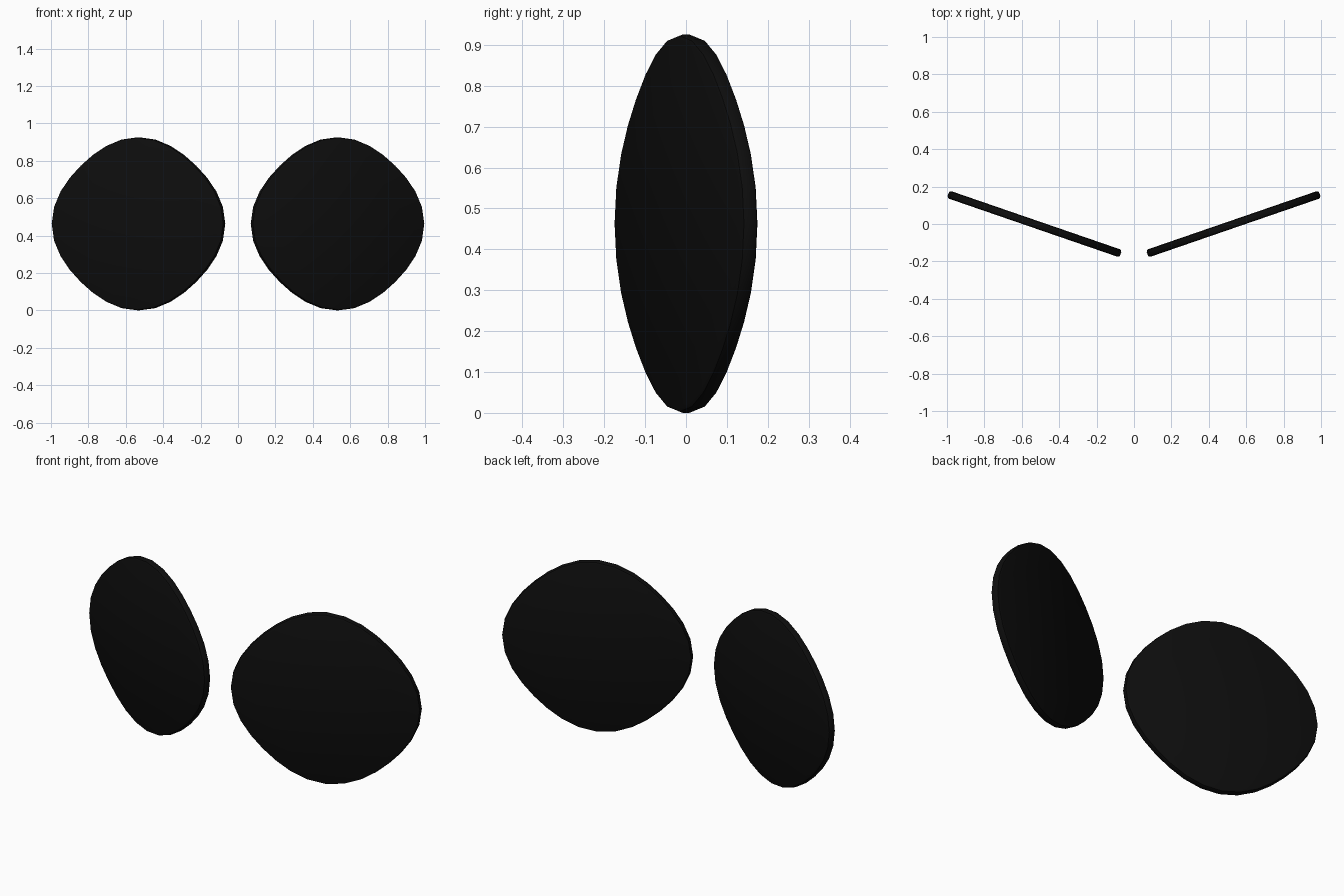
import bpy, bmesh, math

if "Cube" in bpy.data.objects:
    bpy.data.objects.remove(bpy.data.objects["Cube"])

SIDES = 32
HALF_THICK = 0.021
TILT = math.radians(19)

black = bpy.data.materials.new("black")
black.diffuse_color = (0.004, 0.004, 0.004, 1)
black.use_nodes = True
black.node_tree.nodes["Principled BSDF"].inputs["Base Color"].default_value = black.diffuse_color


def outline(a):
    """Rounded-diamond outline of a lens."""
    r = 0.4518 + 0.013 * math.cos(4 * a) + 0.002 * math.cos(2 * a)
    return 1.045 * r * math.cos(a), r * math.sin(a)


def make_lens(name, side):
    bm = bmesh.new()
    # rim cross-section: (inset scale, depth), front to back
    section = [(0.975, -HALF_THICK), (0.993, -HALF_THICK * 0.8), (1.0, -HALF_THICK * 0.4),
               (1.0, HALF_THICK * 0.4), (0.993, HALF_THICK * 0.8), (0.975, HALF_THICK)]
    rings = []
    for s, d in section:
        ring = []
        for i in range(SIDES):
            x, z = outline(2 * math.pi * i / SIDES)
            ring.append(bm.verts.new((x * s, d, z * s)))
        rings.append(ring)
    for a, b in zip(rings, rings[1:]):
        for i in range(SIDES):
            j = (i + 1) % SIDES
            bm.faces.new((a[i], a[j], b[j], b[i]))
    # flat front and back
    bm.faces.new(rings[0])
    bm.faces.new(rings[-1])
    bmesh.ops.recalc_face_normals(bm, faces=bm.faces)
    mesh = bpy.data.meshes.new(name)
    bm.to_mesh(mesh)
    bm.free()
    mesh.materials.append(black)
    ob = bpy.data.objects.new(name, mesh)
    bpy.context.collection.objects.link(ob)
    # outer edges swing toward the back
    ob.rotation_euler = (0, 0, side * TILT)
    ob.location = (side * 0.532, 0, 0.4628)
    bpy.context.view_layer.objects.active = ob
    ob.select_set(True)
    bpy.ops.object.shade_smooth_by_angle(angle=math.radians(40))
    ob.select_set(False)


make_lens("right_lens", 1)
make_lens("left_lens", -1)
